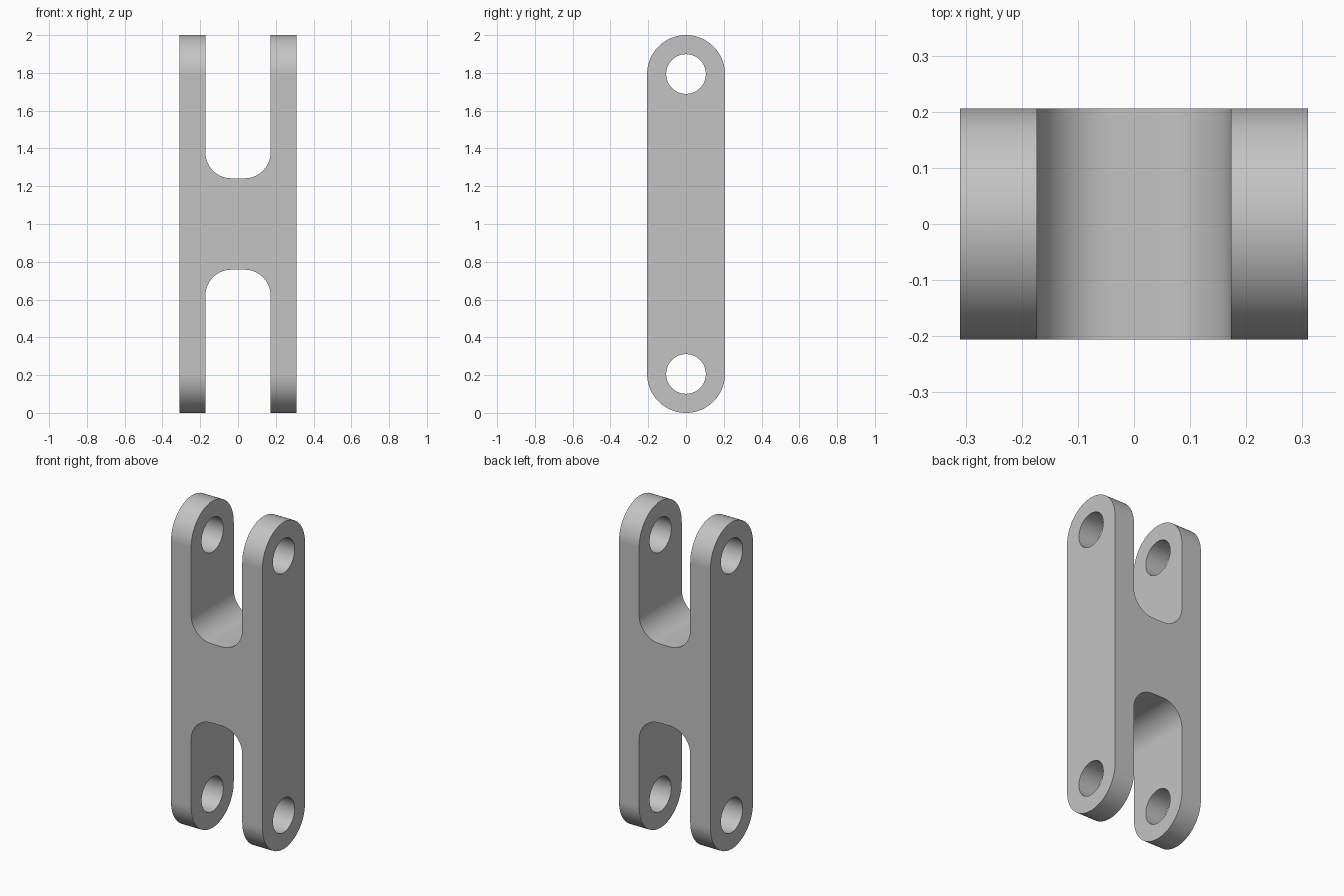
import bpy
import bmesh
from math import cos, sin, pi, radians

cube = bpy.data.objects.get("Cube")
if cube:
    bpy.data.objects.remove(cube, do_unlink=True)

HALF_W, HALF_D, HEIGHT = 0.31, 0.206, 2.0
SLOT_HALF, SLOT_FLOOR, FILLET = 0.173, 1.242, 0.138
HOLE_R = 0.105

grey = bpy.data.materials.new("plain grey")
grey.use_nodes = True
colour = (0.55, 0.55, 0.55, 1)
grey.diffuse_color = colour
grey.node_tree.nodes["Principled BSDF"].inputs["Base Color"].default_value = colour


def arc(cx, cy, r, start, end, steps):
    """Points on an arc, angles in degrees."""
    angles = [radians(start + (end - start) * i / steps) for i in range(steps + 1)]
    return [(cx + r * cos(a), cy + r * sin(a)) for a in angles]


def prism(name, outline, axis, half):
    """Extrude a closed (side, z) outline along x or y."""
    bm = bmesh.new()
    if axis == "x":
        verts = [bm.verts.new((-half, s, z)) for s, z in outline]
        move = (2 * half, 0, 0)
    else:
        verts = [bm.verts.new((s, -half, z)) for s, z in outline]
        move = (0, 2 * half, 0)
    face = bm.faces.new(verts)
    ext = bmesh.ops.extrude_face_region(bm, geom=[face])
    moved = [g for g in ext["geom"] if isinstance(g, bmesh.types.BMVert)]
    bmesh.ops.translate(bm, verts=moved, vec=move)
    bmesh.ops.recalc_face_normals(bm, faces=bm.faces)
    mesh = bpy.data.meshes.new(name)
    bm.to_mesh(mesh)
    bm.free()
    mesh.materials.append(grey)
    obj = bpy.data.objects.new(name, mesh)
    bpy.context.collection.objects.link(obj)
    return obj


# Round-ended bar
outline = (arc(0, HEIGHT - HALF_D, HALF_D, 0, 180, 48)
           + arc(0, HALF_D, HALF_D, 180, 360, 48))
link = prism("double_fork_link", outline, "x", HALF_W)

# Pin holes through both ends
cutters = []
for end, z in (("lower", HALF_D), ("upper", HEIGHT - HALF_D)):
    circle = arc(0, z, HOLE_R, 0, 360, 64)[:-1]
    cutters.append(prism(end + "_pin_hole_cutter", circle, "x", HALF_W + 0.1))

# Fork slots with rounded inner corners, mirrored top to bottom
inner = SLOT_HALF - FILLET
slot = (arc(-inner, SLOT_FLOOR + FILLET, FILLET, 180, 270, 20)
        + arc(inner, SLOT_FLOOR + FILLET, FILLET, 270, 360, 20)
        + [(SLOT_HALF, HEIGHT + 0.1), (-SLOT_HALF, HEIGHT + 0.1)])
cutters.append(prism("upper_slot_cutter", slot, "y", HALF_D + 0.1))
mirrored = [(x, HEIGHT - z) for x, z in slot]
cutters.append(prism("lower_slot_cutter", mirrored, "y", HALF_D + 0.1))

# Cut, then discard the cutters
bpy.ops.object.select_all(action="DESELECT")
bpy.context.view_layer.objects.active = link
link.select_set(True)
for cutter in cutters:
    cutter.hide_render = True
    mod = link.modifiers.new(cutter.name, "BOOLEAN")
    mod.operation = "DIFFERENCE"
    mod.solver = "EXACT"
    mod.object = cutter
    bpy.ops.object.modifier_apply(modifier=mod.name)
    bpy.data.objects.remove(cutter, do_unlink=True)

# Smooth round surfaces, crisp rims, flat sides
bpy.ops.object.shade_smooth_by_angle(angle=radians(30))
weighted = link.modifiers.new("flat_sides", "WEIGHTED_NORMAL")
weighted.keep_sharp = True
